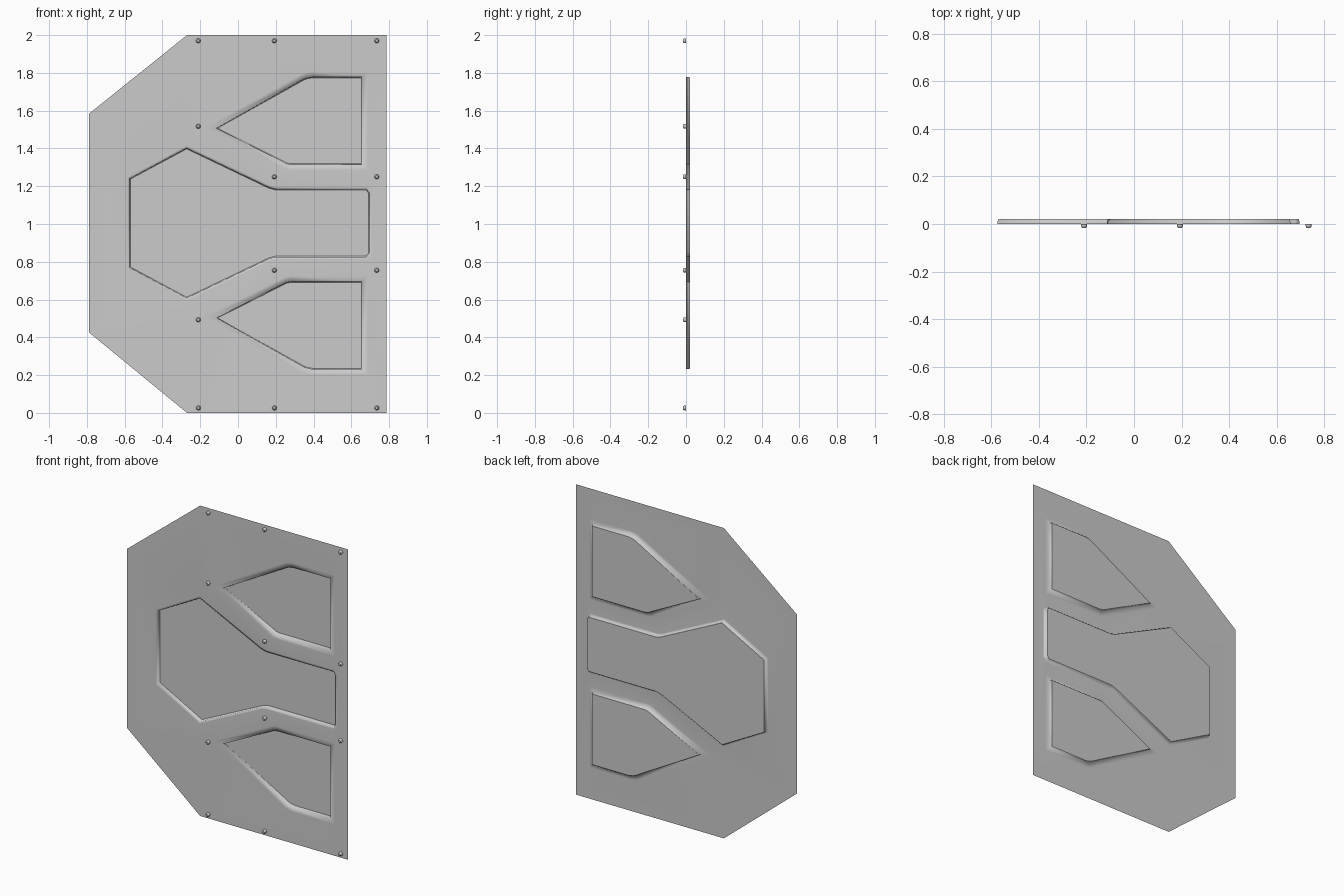
import bpy, bmesh, math
from mathutils import Vector

if "Cube" in bpy.data.objects:
    bpy.data.objects.remove(bpy.data.objects["Cube"])

MID = 1.005      # mirror height of the pressed pattern
DEPTH = 0.021    # pocket depth towards the back


def flip(points):
    return [(x, 2 * MID - z) for x, z in reversed(points)]


def offset(points, d):
    """Mitred outward offset of a closed outline."""
    pts = [Vector(p) for p in points]
    n = len(pts)
    area = sum(pts[i].x * pts[(i + 1) % n].y - pts[(i + 1) % n].x * pts[i].y for i in range(n))
    s = 1 if area > 0 else -1
    out = []
    for i, p in enumerate(pts):
        a = (p - pts[i - 1]).normalized()
        b = (pts[(i + 1) % n] - p).normalized()
        na, nb = Vector((a.y, -a.x)) * s, Vector((b.y, -b.x)) * s
        out.append(p + (na + nb) * d / (1 + na.dot(nb)))
    return out


def ring(bm, points, y):
    return [bm.verts.new((x, y, z)) for x, z in points]


def loop_edges(bm, vs):
    return [bm.edges.new((vs[i - 1], vs[i])) for i in range(len(vs))]


def bridge(bm, a, b):
    for i in range(len(a)):
        bm.faces.new((a[i - 1], a[i], b[i], b[i - 1]))


def finish(bm, name):
    me = bpy.data.meshes.new(name)
    bm.to_mesh(me)
    bm.free()
    ob = bpy.data.objects.new(name, me)
    bpy.context.collection.objects.link(ob)
    return ob


# outlines in x, z
outer = [(-0.79, 0.427), (-0.27, 0), (0.785, 0), (0.785, 2), (-0.27, 2), (-0.79, 1.583)]
half = [(-0.574, 1.24), (-0.272, 1.402), (0.165, 1.193), (0.2, 1.184), (0.68, 1.184), (0.696, 1.163)]
centre = half + flip(half)
wing = [(-0.114, 1.507), (0.345, 1.765), (0.365, 1.773), (0.395, 1.778), (0.658, 1.778),
        (0.658, 1.315), (0.28, 1.315), (0.255, 1.32)]
pockets = [(centre, 0.012), (wing, 0.03), (flip(wing), 0.03)]

# pressed sheet: flat plate with holes, soft rim, wall and pocket floor
bm = bmesh.new()
edges = loop_edges(bm, ring(bm, outer, 0))
rims = []
for pts, width in pockets:
    r = ring(bm, offset(pts, width), 0)
    edges += loop_edges(bm, r)
    rims.append(r)
bmesh.ops.triangle_fill(bm, use_beauty=True, use_dissolve=False, edges=edges, normal=(0, -1, 0))
for (pts, width), rim in zip(pockets, rims):
    lip = ring(bm, pts, 0.001)
    foot = ring(bm, offset(pts, -0.001), DEPTH - 0.003)
    floor = ring(bm, offset(pts, -0.004), DEPTH)
    bridge(bm, rim, lip)
    bridge(bm, lip, foot)
    bridge(bm, foot, floor)
    bm.faces.new(floor)
    for i in range(len(floor)):
        bm.edges.get((floor[i - 1], floor[i])).smooth = False
bmesh.ops.recalc_face_normals(bm, faces=bm.faces)
if max(bm.faces, key=lambda f: f.calc_area()).normal.y > 0:
    bmesh.ops.reverse_faces(bm, faces=bm.faces)
for f in bm.faces:
    f.smooth = True
finish(bm, "pressed_panel")

# rivets on the front
rivets = [(x, z) for x in (-0.21, 0.193, 0.735) for z in (0.026, 1.97)]
rivets += [(x, z) for x in (0.193, 0.735) for z in (0.755, 1.25)]
rivets += [(-0.21, 0.493), (-0.21, 1.517)]
rivets = [r for r in rivets]
bm = bmesh.new()
for cx, cz in rivets:
    prev = None
    for rad, y in ((0.0125, 0), (0.0125, -0.007), (0.011, -0.013), (0.007, -0.017)):
        cur = ring(bm, [(cx + rad * math.cos(k * math.pi / 6), cz + rad * math.sin(k * math.pi / 6))
                        for k in range(12)], y)
        if prev:
            bridge(bm, prev, cur)
        prev = cur
    bm.faces.new(prev)
bmesh.ops.recalc_face_normals(bm, faces=bm.faces)
rivet_ob = finish(bm, "rivets")
bpy.context.view_layer.objects.active = rivet_ob
rivet_ob.select_set(True)
bpy.ops.object.shade_smooth_by_angle(angle=math.radians(40))
